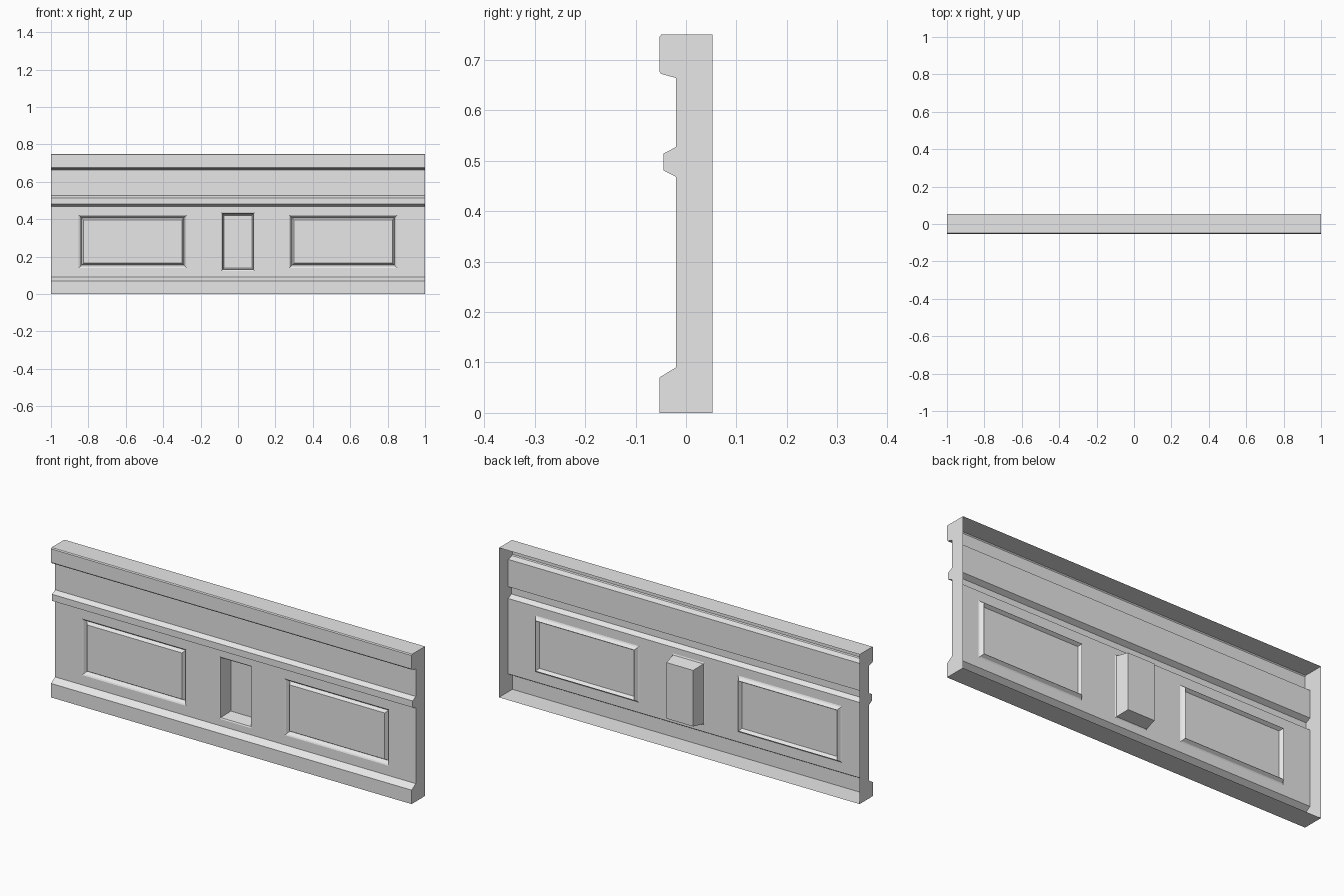
import bpy
import bmesh

cube = bpy.data.objects.get("Cube")
if cube:
    bpy.data.objects.remove(cube, do_unlink=True)

# Plain grey paint
grey = bpy.data.materials.new("plain_grey")
grey.use_nodes = True
colour = (0.8, 0.8, 0.8, 1)
grey.diffuse_color = colour
grey.node_tree.nodes["Principled BSDF"].inputs["Base Color"].default_value = colour

HALF = 1.0       # half length of the wall panel
WALL = -0.02     # y of the flat wall face
DADO_LOW, DADO_HIGH = 0.09, 0.468

# Section (y, z) of the open-backed shell, from back bottom round to back top
SECTION = [
    (0.053, 0), (-0.053, 0), (-0.053, 0.07), (WALL, DADO_LOW),
    (WALL, DADO_HIGH), (-0.045, 0.481), (-0.045, 0.514), (WALL, 0.527),
    (WALL, 0.664), (-0.049, 0.672), (-0.053, 0.677), (-0.053, 0.745),
    (-0.049, 0.75), (0.053, 0.75),
]

# Moulding steps as (inset, depth along the outward normal)
GROOVE = [(0.006, -0.003), (0.01, -0.016), (0.01, 0.017)]
RECESS = [(0.006, -0.003), (0.01, -0.066)]

# Framed openings as (x0, x1, z0, z1, steps)
OPENINGS = [
    (-0.852, -0.273, 0.139, 0.423, GROOVE),
    (-0.09, 0.09, 0.124, 0.437, RECESS),
    (0.273, 0.852, 0.139, 0.423, GROOVE),
]


def wall_quad(bm, x0, x1, z0, z1):
    corners = [(x0, z0), (x1, z0), (x1, z1), (x0, z1)]
    return bm.faces.new([bm.verts.new((x, WALL, z)) for x, z in corners])


def finish(bm, name):
    bmesh.ops.remove_doubles(bm, verts=bm.verts, dist=0.0001)
    mesh = bpy.data.meshes.new(name)
    bm.to_mesh(mesh)
    bm.free()
    mesh.materials.append(grey)
    obj = bpy.data.objects.new(name, mesh)
    bpy.context.collection.objects.link(obj)
    return obj


# Skirting, rails, top cap and end walls
bm = bmesh.new()
left = [bm.verts.new((HALF, y, z)) for y, z in SECTION]
right = [bm.verts.new((-HALF, y, z)) for y, z in SECTION]
for i in range(len(SECTION) - 1):
    if SECTION[i] != (WALL, DADO_LOW):
        bm.faces.new((right[i], left[i], left[i + 1], right[i + 1]))
bm.faces.new(right)
bm.faces.new(left[::-1])
finish(bm, "moulded_shell")

# Flat wall between skirting and rail, with the framed panels pressed into it
bm = bmesh.new()
edge = -HALF
for x0, x1, z0, z1, steps in OPENINGS:
    wall_quad(bm, edge, x0, DADO_LOW, DADO_HIGH)
    wall_quad(bm, x0, x1, DADO_LOW, z0)
    wall_quad(bm, x0, x1, z1, DADO_HIGH)
    panel = wall_quad(bm, x0, x1, z0, z1)
    panel.normal_update()
    for inset, depth in steps:
        bmesh.ops.inset_individual(bm, faces=[panel], thickness=inset,
                                   depth=depth, use_even_offset=True)
        panel.normal_update()
    edge = x1
wall_quad(bm, edge, HALF, DADO_LOW, DADO_HIGH)
finish(bm, "panelled_wall")
